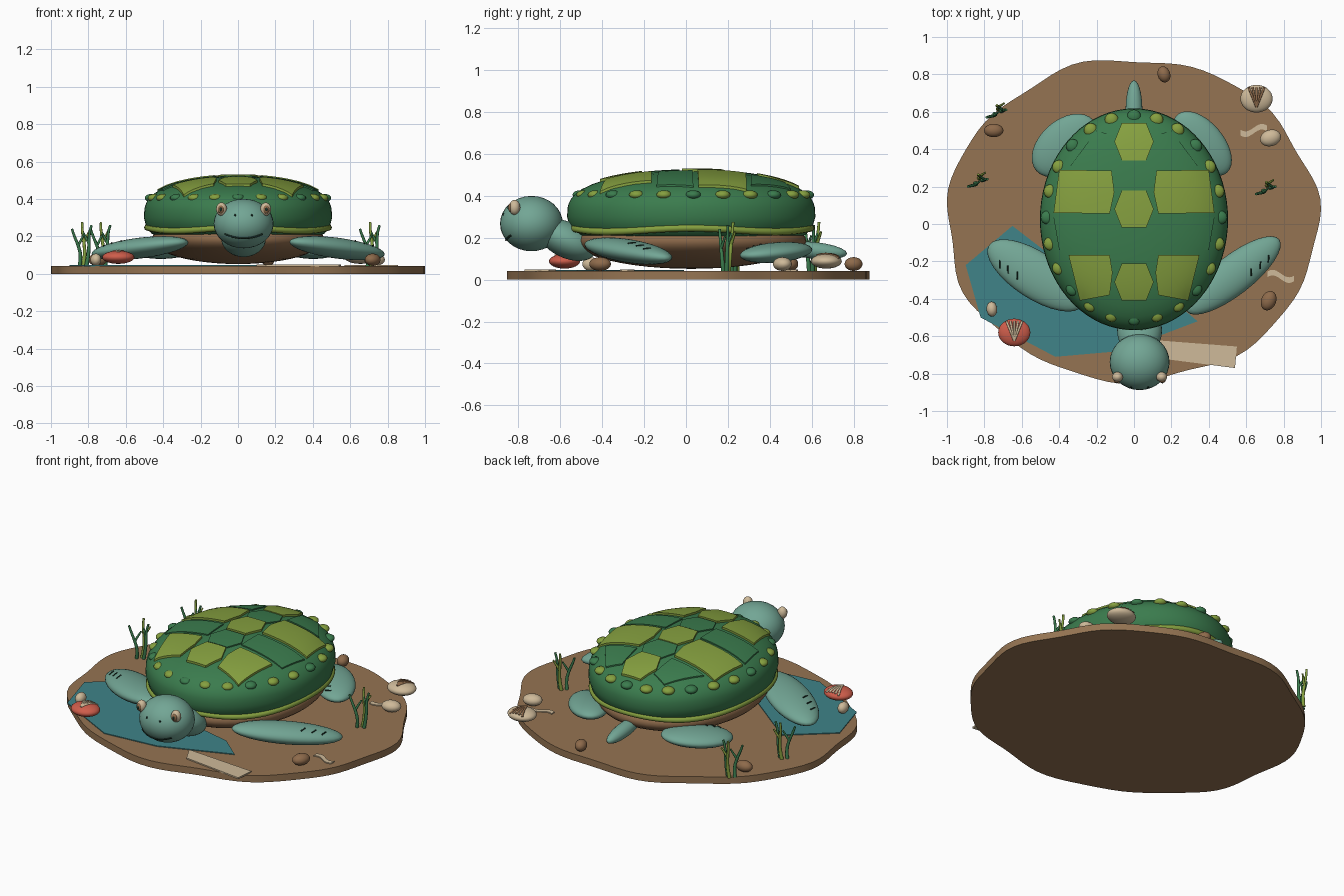
import bpy, bmesh, math
from mathutils import Vector, Matrix, Euler

if "Cube" in bpy.data.objects:
    bpy.data.objects.remove(bpy.data.objects["Cube"])

def mat(name, c):
    m = bpy.data.materials.new(name)
    m.diffuse_color = (*c, 1)
    m.use_nodes = True
    m.node_tree.nodes["Principled BSDF"].inputs["Base Color"].default_value = m.diffuse_color
    return m

SAND = mat("sand", (0.30, 0.175, 0.085))
BROWN = mat("warm brown", (0.27, 0.145, 0.07))
GREEN = mat("shell green", (0.043, 0.20, 0.075))
OLIVE = mat("olive", (0.235, 0.35, 0.05))
SKIN = mat("sea green skin", (0.17, 0.38, 0.30))
WATER = mat("water teal", (0.05, 0.23, 0.25))
CREAM = mat("cream", (0.62, 0.49, 0.32))
RED = mat("coral red", (0.62, 0.11, 0.07))
DARK = mat("dark green", (0.01, 0.03, 0.02))

def finish(name, bm, m, angle=40):
    bmesh.ops.recalc_face_normals(bm, faces=bm.faces)
    me = bpy.data.meshes.new(name)
    bm.to_mesh(me)
    bm.free()
    me.materials.append(m)
    o = bpy.data.objects.new(name, me)
    bpy.context.collection.objects.link(o)
    bpy.ops.object.select_all(action='DESELECT')
    o.select_set(True)
    bpy.context.view_layer.objects.active = o
    bpy.ops.object.shade_smooth_by_angle(angle=math.radians(angle))
    return o

def ball(name, loc, size, m, rot=(0, 0, 0), seg=32):
    """Ellipsoid; returns its placement matrix."""
    M = Matrix.LocRotScale(Vector(loc), Euler(rot), Vector(size))
    bm = bmesh.new()
    bmesh.ops.create_uvsphere(bm, u_segments=seg, v_segments=seg // 2, radius=1, matrix=M)
    finish(name, bm, m, 60)
    return M

def rings(name, loops, m, angle=40):
    """Skin a list of closed loops and cap both ends."""
    bm = bmesh.new()
    vs = [[bm.verts.new(p) for p in lp] for lp in loops]
    n = len(vs[0])
    for a, b in zip(vs, vs[1:]):
        for i in range(n):
            bm.faces.new((a[i], a[(i + 1) % n], b[(i + 1) % n], b[i]))
    bm.faces.new(vs[0])
    bm.faces.new(vs[-1])
    return finish(name, bm, m, angle)

def tube(name, pts, rad, m, closed=False, tip=1.0):
    cu = bpy.data.curves.new(name, 'CURVE')
    cu.dimensions = '3D'
    cu.bevel_depth, cu.bevel_resolution, cu.use_fill_caps = rad, 2, True
    s = cu.splines.new('POLY')
    s.points.add(len(pts) - 1)
    for i, p in enumerate(pts):
        s.points[i].co = (*p, 1)
        s.points[i].radius = 1 + (tip - 1) * i / (len(pts) - 1)
    s.use_cyclic_u = closed
    cu.materials.append(m)
    o = bpy.data.objects.new(name, cu)
    bpy.context.collection.objects.link(o)
    bpy.ops.object.select_all(action='DESELECT')
    o.select_set(True)
    bpy.context.view_layer.objects.active = o
    bpy.ops.object.convert(target='MESH')

def plate(name, pts, z0, z1, m):
    return rings(name, [[(x, y, z) for x, y in pts] for z in (z0, z1)], m)

# Sand base with a wobbly outline
N = 96
outline = []
for i in range(N):
    a = 2 * math.pi * i / N
    w = 1 + 0.012 * math.sin(7 * a + 1) + 0.010 * math.sin(11 * a)
    outline.append((0.985 * w * math.cos(a), 0.02 + 0.86 * w * math.sin(a)))
xs = [p[0] for p in outline]
mid, half = (max(xs) + min(xs)) / 2, (max(xs) - min(xs)) / 2
plate("sand_base", [((x - mid) / half, y) for x, y in outline], 0, 0.042, SAND)

# Water pool, foam strip and sand ripples
plate("water_pool", [(-0.65, -0.01), (-0.90, -0.22), (-0.82, -0.50), (-0.42, -0.71), (-0.08, -0.68),
                     (0.34, -0.52), (0.20, -0.40), (-0.30, -0.28)], 0.04, 0.047, WATER)
plate("foam_strip", [(0.10, -0.62), (0.55, -0.655), (0.54, -0.77), (0.15, -0.72)], 0.04, 0.049, CREAM)
for cx, cy, s in ((0.64, 0.50, 1), (0.785, -0.28, -1)):
    arc = [(cx + 0.07 * t, cy + s * 0.02 * math.sin(2.5 * t)) for t in [k / 6 - 1 for k in range(13)]]
    plate("sand_ripple", [(x, y + 0.015) for x, y in arc] + [(x, y - 0.015) for x, y in reversed(arc)],
          0.04, 0.048, CREAM)

# Belly and domed shell
ball("belly", (0, 0.025, 0.185), (0.46, 0.55, 0.133), BROWN, seg=48)
RX, RY, CY = 0.503, 0.593, 0.025

def dome(x, y):
    r = min(1, math.hypot(x / RX, (y - CY) / RY))
    return 0.30 + 0.22 * (1 - r * r) ** 0.34

def oval(r, z, n=72):
    return [(RX * r * math.cos(2 * math.pi * i / n), CY + RY * r * math.sin(2 * math.pi * i / n), z) for i in range(n)]

prof = [(0.84, 0.195), (0.92, 0.215), (0.975, 0.25)]
prof += [(r, 0.30 + 0.22 * (1 - r * r) ** 0.34) for r in
         (1, 0.995, 0.985, 0.965, 0.93, 0.88, 0.8, 0.7, 0.6, 0.48, 0.35, 0.2, 0.05)]
rings("shell", [oval(r, z) for r, z in prof], GREEN, 60)
tube("shell_rim_stripe", [(x, y, z + 0.009 * math.cos(8 * math.pi * i / 72))
                          for i, (x, y, z) in enumerate(oval(0.965, 0.238))], 0.017, OLIVE, True)

# Raised scutes that follow the dome
def scute(name, poly, m, lift=0.012):
    edge = []
    for (ax, ay), (bx, by) in zip(poly, poly[1:] + poly[:1]):
        edge += [(ax + (bx - ax) * k / 6, ay + (by - ay) * k / 6) for k in range(6)]
    cx, cy = sum(p[0] for p in edge) / len(edge), sum(p[1] for p in edge) / len(edge)
    loops = [[(x, y, dome(x, y) - 0.02) for x, y in edge]]
    for f in (1, 0.8, 0.6, 0.4, 0.2, 0.03):
        q = [(cx + (x - cx) * f, cy + (y - cy) * f) for x, y in edge]
        loops.append([(x, y, dome(x, y) + lift) for x, y in q])
    rings(name, loops, m)

for cy, m in ((0.44, OLIVE), (0.26, GREEN), (0.08, OLIVE), (-0.115, GREEN), (-0.31, OLIVE)):
    h = 0.1 if m is OLIVE else 0.085
    scute("centre_scute", [(x, cy + y) for x, y in
          ((0.105, 0), (0.065, h), (-0.065, h), (-0.105, 0), (-0.065, -h), (0.065, -h))], m,
          0.012 if m is OLIVE else 0.007)
sides = [([(-0.40, 0.29), (-0.12, 0.285), (-0.105, 0.17), (-0.13, 0.055), (-0.43, 0.06)], OLIVE),
         ([(-0.35, -0.165), (-0.13, -0.165), (-0.115, -0.26), (-0.13, -0.38), (-0.29, -0.41)], OLIVE),
         ([(-0.43, 0.035), (-0.12, 0.03), (-0.115, -0.13), (-0.40, -0.14)], GREEN),
         ([(-0.34, 0.31), (-0.12, 0.31), (-0.11, 0.47), (-0.20, 0.50)], GREEN)]
for poly, m in sides:
    for s in (1, -1):
        scute("side_scute", [(s * x, y) for x, y in poly], m, 0.012 if m is OLIVE else 0.007)

# Knobs round the shell edge, every third one green
for k in range(24):
    a = 2 * math.pi * k / 24
    ball("edge_knob", (0.462 * math.sin(a), 0.035 + 0.54 * math.cos(a), 0.405), (0.037, 0.037, 0.022),
         OLIVE if k % 3 else GREEN, seg=16)

# Head, neck and tail
HX, HY, HZ = 0.03, -0.738, 0.268
ball("head", (HX, HY, HZ), (0.16, 0.15, 0.132), SKIN)
ball("neck", (0.03, -0.57, 0.19), (0.12, 0.15, 0.085), SKIN, (-0.45, 0, 0))
ball("tail", (0, 0.61, 0.14), (0.045, 0.16, 0.04), SKIN, (-0.1, 0, 0), 20)

def face(dx, dz, out=1.0):
    return (HX + dx, HY - out * 0.15 * math.sqrt(1 - (dx / 0.16) ** 2 - (dz / 0.132) ** 2), HZ + dz)

tube("mouth", [face(0.1 * t, -0.078 + 0.022 * t * t) for t in [k / 6 - 1 for k in range(13)]], 0.005, DARK)
for s in (1, -1):
    ball("nostril", face(s * 0.045, 0.045), (0.006, 0.005, 0.006), DARK, seg=10)
    ball("eye", (HX + s * 0.118, -0.818, 0.345), (0.029, 0.027, 0.036), CREAM, seg=20)
    ball("iris", (HX + s * 0.121, -0.838, 0.344), (0.017, 0.011, 0.022), BROWN, seg=16)
    ball("pupil", (HX + s * 0.122, -0.845, 0.344), (0.008, 0.007, 0.011), DARK, seg=12)

# Flippers: centre, half sizes, tilt, heading, then dark creases on top
flippers = [("front_left_flipper", (-0.525, -0.275, 0.137), (0.30, 0.125, 0.055), 0.11, 147),
            ("front_right_flipper", (0.53, -0.275, 0.137), (0.315, 0.105, 0.055), 0.11, 38),
            ("rear_left_flipper", (-0.37, 0.42, 0.13), (0.205, 0.135, 0.048), 0.08, 222),
            ("rear_right_flipper", (0.365, 0.43, 0.13), (0.205, 0.115, 0.048), 0.08, -50)]
for name, loc, size, tilt, head in flippers:
    M = ball(name, loc, size, SKIN, (0, tilt, math.radians(head)))
    side = -1 if "right" in name else 1
    for u in (0.3, 0.5, 0.68):
        pts = []
        for k in range(5):
            v = side * (0.3 + 0.07 * k)
            uu = u - 0.02 * k
            pts.append(M @ Vector((uu, v, math.sqrt(1 - uu * uu - v * v))))
        tube("flipper_crease", pts, 0.004, DARK)

# Pebbles
for x, y, a, b, r, m in ((0.16, 0.80, 0.034, 0.044, 0.3, BROWN), (-0.75, 0.50, 0.052, 0.036, 0, BROWN),
                         (0.72, -0.41, 0.04, 0.054, -0.4, BROWN), (0.73, 0.46, 0.057, 0.044, 0.3, CREAM),
                         (-0.76, -0.455, 0.029, 0.04, 0.1, CREAM)):
    ball("pebble", (x, y, 0.075), (a, b, 0.033), m, (0, 0, r), 20)

# Seashells with fanned ribs
for x, y, m, rib in ((0.655, 0.67, CREAM, BROWN), (-0.64, -0.58, RED, CREAM)):
    M = ball("seashell", (x, y, 0.088), (0.086, 0.074, 0.035), m)
    for j in range(-2, 3):
        pts = []
        for k in range(6):
            t = k / 5
            u, v = j * 0.24 * t, -0.6 + 1.4 * t
            pts.append(M @ Vector((u, v, math.sqrt(max(0, 1 - u * u - v * v)))))
        tube("seashell_rib", pts, 0.006, rib)

# Seaweed clumps: curved stalks with a side shoot each
for x, y in ((-0.73, 0.60), (-0.83, 0.23), (0.71, 0.19)):
    for j, (dx, dy, h) in enumerate(((-0.05, -0.03, 0.20), (0.005, 0.035, 0.235), (0.055, 0.01, 0.22))):
        m = OLIVE if j == 1 else GREEN
        def stalk(t):
            return Vector((x + dx * (0.35 + 0.65 * t * t) + 0.008 * math.sin(5 * t),
                           y + dy * (0.4 + 0.6 * t), 0.04 + h * t))
        tube("seaweed_stalk", [stalk(k / 8) for k in range(9)], 0.011, m, tip=0.6)
        base = stalk(0.55)
        out = Vector((0.03 if j != 2 else -0.03, 0.02, 0.06))
        tube("seaweed_shoot", [base, base + out * 0.5, base + out], 0.008, m, tip=0.6)
